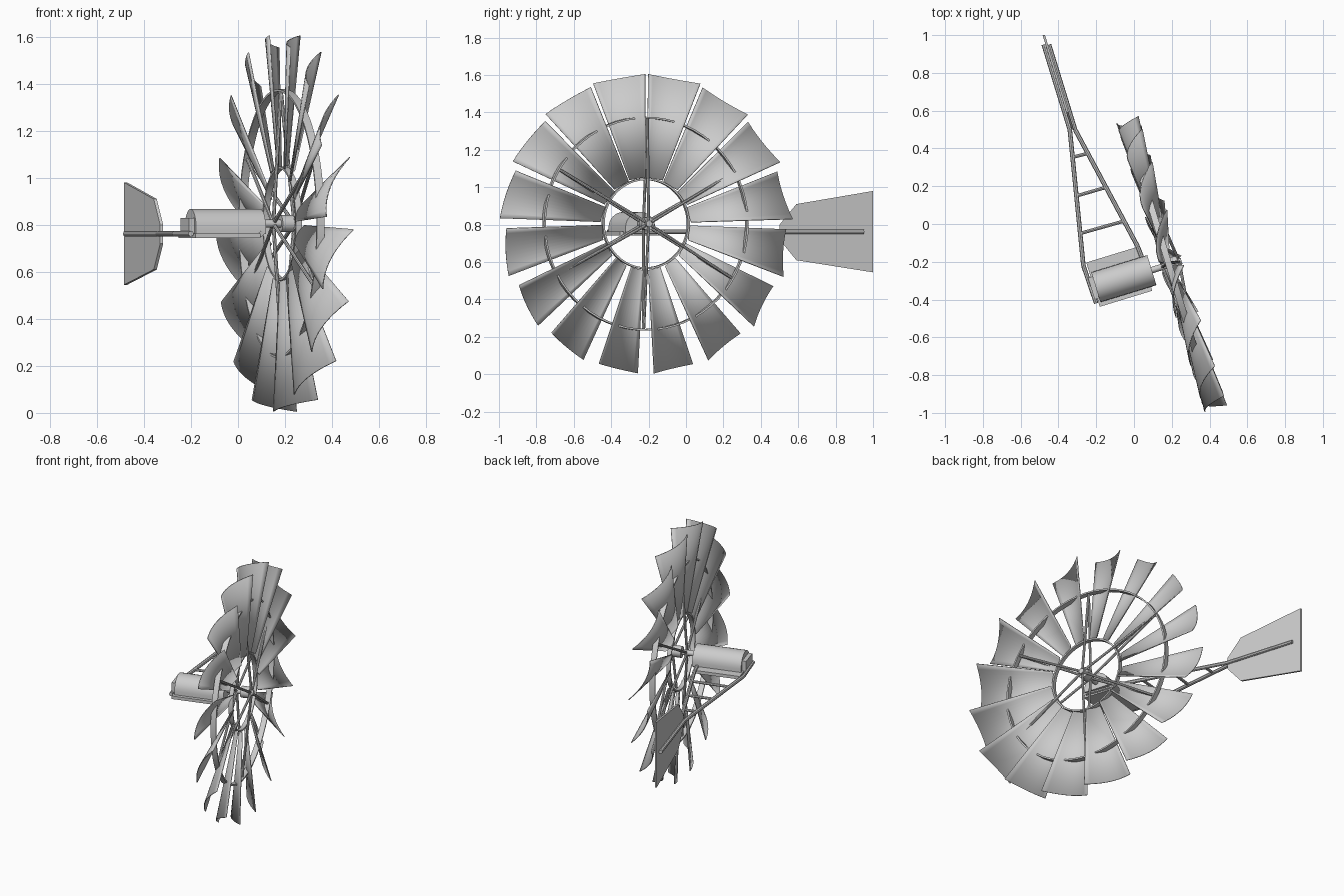
import bpy, bmesh, math
from mathutils import Matrix, Vector

if "Cube" in bpy.data.objects:
    bpy.data.objects.remove(bpy.data.objects["Cube"])

grey = bpy.data.materials.new("weathered_grey")
grey.diffuse_color = (0.6, 0.6, 0.6, 1)
grey.use_nodes = True
grey.node_tree.nodes["Principled BSDF"].inputs["Base Color"].default_value = grey.diffuse_color

# Wheel frame: local x = shaft axis, y = across the wheel, z = up
HEAD = Matrix.Translation((0.19, -0.215, 0.805)) @ Matrix.Rotation(math.radians(17), 4, 'Z')
WORLD = Matrix.Identity(4)


def finish(name, bm, matrix=WORLD, smooth=True):
    bmesh.ops.recalc_face_normals(bm, faces=bm.faces)
    me = bpy.data.meshes.new(name)
    bm.to_mesh(me)
    bm.free()
    me.materials.append(grey)
    ob = bpy.data.objects.new(name, me)
    bpy.context.collection.objects.link(ob)
    ob.matrix_world = matrix
    if smooth:
        bpy.context.view_layer.objects.active = ob
        ob.select_set(True)
        bpy.ops.object.shade_smooth_by_angle(angle=math.radians(35))
        ob.select_set(False)
    return ob


def rod(name, points, radius, matrix=WORLD, sides=8):
    bm = bmesh.new()
    for p, q in zip(points, points[1:]):
        p, q = Vector(p), Vector(q)
        d = q - p
        m = Matrix.Translation((p + q) / 2) @ d.to_track_quat('Z', 'Y').to_matrix().to_4x4()
        bmesh.ops.create_cone(bm, cap_ends=True, segments=sides, radius1=radius,
                              radius2=radius, depth=d.length, matrix=m)
    return finish(name, bm, matrix)


def prism(name, outline, offset, matrix=WORLD):
    bm = bmesh.new()
    face = bm.faces.new([bm.verts.new(p) for p in outline])
    res = bmesh.ops.extrude_face_region(bm, geom=[face])
    verts = [v for v in res['geom'] if isinstance(v, bmesh.types.BMVert)]
    bmesh.ops.translate(bm, verts=verts, vec=offset)
    return finish(name, bm, matrix)


def hoop(name, radius, x0, x1, thick, n=64):
    bm = bmesh.new()
    loops = []
    for i in range(n):
        a = 2 * math.pi * i / n
        loops.append([bm.verts.new((x, r * math.sin(a), r * math.cos(a)))
                      for x, r in ((x0, radius), (x1, radius),
                                   (x1, radius - thick), (x0, radius - thick))])
    for i in range(n):
        a, b = loops[i], loops[(i + 1) % n]
        for k in range(4):
            bm.faces.new((a[k], a[(k + 1) % 4], b[(k + 1) % 4], b[k]))
    return finish(name, bm, HEAD)


# Sixteen pitched, cambered blades
R_IN, R_OUT, N = 0.245, 0.79, 10
for k in range(16):
    bm = bmesh.new()
    rows = []
    for r in (R_IN, R_OUT):
        row = []
        for i in range(N + 1):
            t = 2 * i / N - 1
            x = (0.06 * t + 0.01 - 0.035 * (1 - t * t)) * r / R_OUT
            row.append(bm.verts.new((x, r * math.tan(math.radians(9.3)) * t, r)))
        rows.append(row)
    for i in range(N):
        bm.faces.new((rows[0][i], rows[0][i + 1], rows[1][i + 1], rows[1][i]))
    spin = Matrix.Rotation(-math.radians(11.4 + 22.5 * k), 4, 'X')
    blade = finish(f"blade_{k + 1}", bm, HEAD @ spin)
    solid = blade.modifiers.new("thickness", 'SOLIDIFY')
    solid.thickness = 0.005
    solid.offset = 0

# Rings carrying the blades
hoop("outer_ring", 0.572, -0.022, 0.012, 0.01)
hoop("inner_ring", 0.243, -0.015, 0.012, 0.01)

# Crossed spokes from both ends of the hub
for k in range(6):
    a = math.radians(1 + 60 * k)
    s, c = math.sin(a), math.cos(a)
    for side, x in (("front", 0.05), ("rear", -0.04)):
        rod(f"spoke_{side}_{k + 1}", [(x, 0.02 * s, 0.02 * c), (-0.005, 0.568 * s, 0.568 * c)],
            0.008, HEAD)

# Hub and drive shaft
rod("hub", [(-0.01, 0, 0), (0.045, 0, 0)], 0.036, HEAD, 16)
rod("shaft", [(-0.12, 0, 0), (0.065, 0, 0)], 0.017, HEAD, 16)

# Gearbox: round-topped housing, back cover and base plate
arch = [(-0.41, 0.083 * math.cos(math.pi * i / 12), -0.02 + 0.083 * math.sin(math.pi * i / 12))
        for i in range(13)]
arch += [(-0.41, -0.083, -0.045), (-0.41, 0.083, -0.045)]
prism("gearbox_housing", arch, (0.31, 0, 0), HEAD)
prism("gearbox_back_cover", [(-0.435, -0.06, -0.045), (-0.435, 0.06, -0.045),
                             (-0.435, 0.06, 0.025), (-0.435, -0.06, 0.025)], (0.03, 0, 0), HEAD)
prism("base_plate", [(-0.42, -0.105, -0.062), (-0.13, -0.105, -0.062),
                     (-0.13, 0.14, -0.062), (-0.42, 0.14, -0.062)], (0, 0, 0.02), HEAD)

# Tail booms, one on each side of the vane
Z = 0.762
rod("left_boom", [(-0.2, -0.42, Z), (-0.268, -0.22, Z), (-0.34, 0.5, Z), (-0.478, 0.95, Z)], 0.012)
rod("right_boom", [(0.1, -0.33, Z), (0.02, -0.12, Z), (-0.312, 0.5, Z), (-0.45, 0.95, Z)], 0.012)

# Cross braces between the booms
for i, (p, q) in enumerate((((-0.285, -0.05), (-0.055, 0.015)),
                            ((-0.3, 0.15), (-0.145, 0.195)),
                            ((-0.32, 0.355), (-0.24, 0.375)))):
    rod(f"tail_brace_{i + 1}", [(*p, Z), (*q, Z)], 0.009)

# Tail vane
vane = [(0.5, 0.8), (0.59, 0.91), (1.0, 0.98), (1.0, 0.545), (0.59, 0.61), (0.5, 0.72)]
prism("tail_vane", [(-0.331 - 0.306 * (y - 0.5), y, z) for y, z in vane], (0.013, 0.0, 0))
